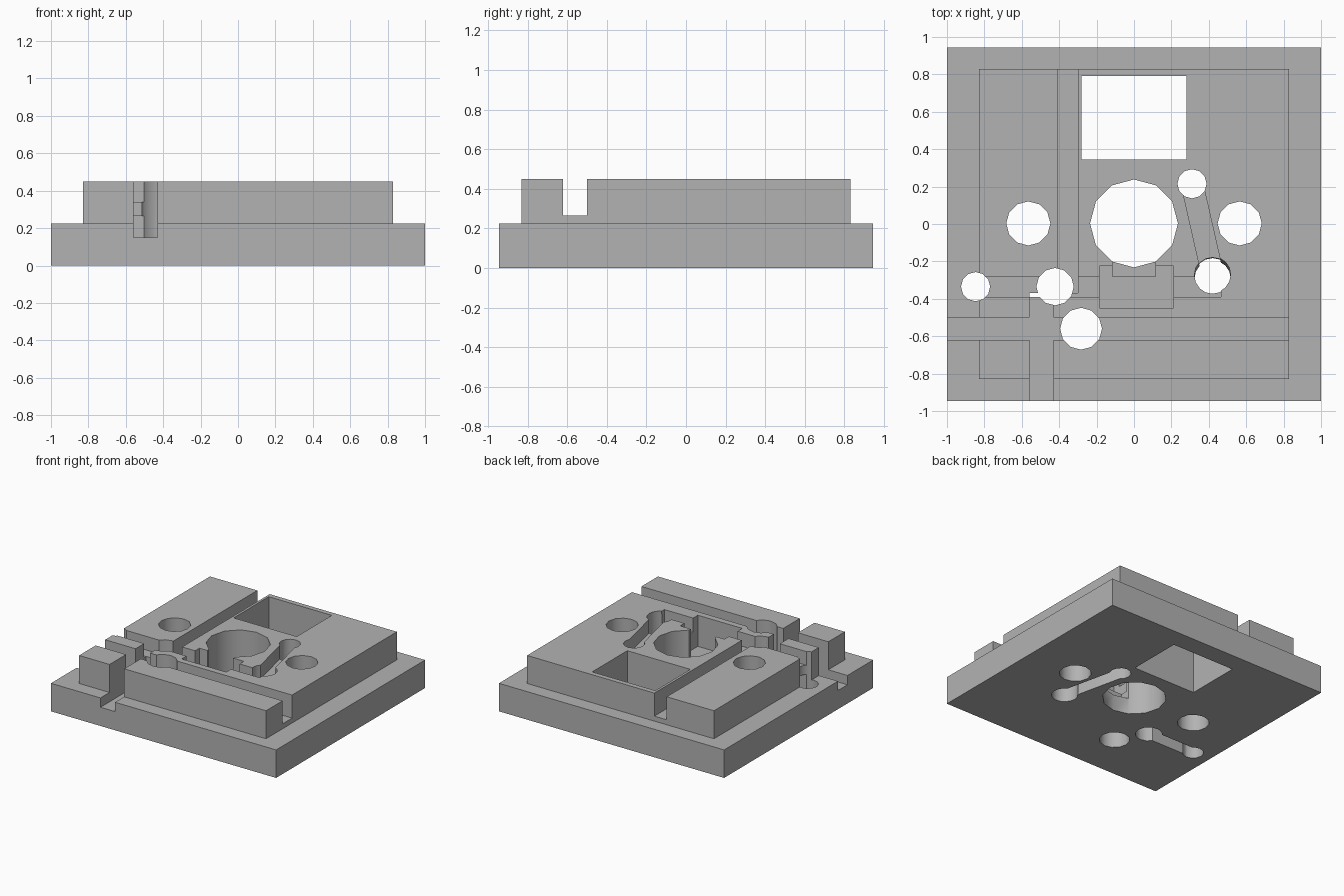
import bpy, math
from mathutils import Vector

old = bpy.data.objects.get("Cube")
if old:
    bpy.data.objects.remove(old, do_unlink=True)

TOP = 0.45      # top of the raised block
OVER = 0.6      # cutters reach past the top
UNDER = -0.1    # and past the underside

grey = bpy.data.materials.new("plain_grey")
grey.use_nodes = True
colour = (0.45, 0.45, 0.45, 1)
grey.diffuse_color = colour
grey.node_tree.nodes["Principled BSDF"].inputs["Base Color"].default_value = colour


def box(name, x0, x1, y0, y1, z0, z1, turn=0):
    bpy.ops.mesh.primitive_cube_add(
        size=1, location=((x0 + x1) / 2, (y0 + y1) / 2, (z0 + z1) / 2),
        rotation=(0, 0, turn))
    ob = bpy.context.object
    ob.name = name
    ob.scale = (x1 - x0, y1 - y0, z1 - z0)
    bpy.ops.object.transform_apply(location=True, rotation=True, scale=True)
    ob.data.materials.append(grey)
    return ob


def hole(x, y, r, sides=12, lean=0):
    bpy.ops.mesh.primitive_cylinder_add(
        vertices=sides, radius=r, depth=OVER - UNDER,
        location=(x, y, (OVER + UNDER) / 2))
    ob = bpy.context.object
    # shear the drill so a leaning hole keeps level rims
    for v in ob.data.vertices:
        v.co.y += lean * v.co.z
    ob.data.materials.append(grey)
    return ob


def channel(a, b, width, z0, z1):
    a, b = Vector(a), Vector(b)
    mid, d = (a + b) / 2, b - a
    return box("channel", mid.x - d.length / 2, mid.x + d.length / 2,
               mid.y - width / 2, mid.y + width / 2, z0, z1,
               math.atan2(d.y, d.x))


def combine(target, tool, operation="DIFFERENCE"):
    mod = target.modifiers.new("cut", "BOOLEAN")
    mod.operation, mod.solver, mod.object = operation, "EXACT", tool
    bpy.context.view_layer.objects.active = target
    bpy.ops.object.modifier_apply(modifier=mod.name)
    bpy.data.objects.remove(tool, do_unlink=True)


# Stepped plate: wide base with raised block
plate = box("stepped_plate", -1, 1, -0.945, 0.945, 0, 0.225)
combine(plate, box("raised_block", -0.83, 0.83, -0.83, 0.83, 0.1, TOP), "UNION")

# Grooves and pockets open at the top: x range, y range, floor height
for cut in [
    (-0.56, -0.43, -1.1, -0.37, 0.15),     # front slot
    (-1.1, -0.28, -0.62, -0.50, 0.15),     # deep cross groove
    (-0.30, 0.90, -0.62, -0.50, 0.265),    # shallow cross groove
    (-0.41, -0.30, -0.37, 0.90, 0.265),    # long groove to the back
    (-0.845, 0.465, -0.39, -0.28, 0.34),   # middle cross groove
    (-0.185, 0.21, -0.45, -0.225, 0.20),   # pocket
    (-0.115, 0.115, -0.28, -0.15, 0.13),   # notch into the centre bore
    (-0.28, 0.28, 0.345, 0.79, UNDER),     # square window
]:
    combine(plate, box("groove", *cut, OVER))

# Paired channels joining holes, above and below a thin web
near, far = (0.42, -0.27), (0.31, 0.215)
combine(plate, channel(near, far, 0.115, 0.34, OVER))
combine(plate, channel(near, far, 0.115, UNDER, 0.265))
combine(plate, channel((-0.845, -0.335), (-0.42, -0.335), 0.11, UNDER, 0.265))

# Round through holes
for x, y, r in [
    (0, 0.003, 0.235), (-0.565, 0.003, 0.118), (0.565, 0.003, 0.118),
    (-0.847, -0.335, 0.078), (-0.422, -0.335, 0.1),
    (-0.283, -0.56, 0.112), (0.31, 0.215, 0.078),
]:
    combine(plate, hole(x, y, r))
combine(plate, hole(0.42, -0.28, 0.097, 16, 0.045))

# Smooth bores, crisp edges
bpy.ops.object.select_all(action="DESELECT")
plate.select_set(True)
bpy.context.view_layer.objects.active = plate
bpy.ops.object.shade_smooth_by_angle(angle=math.radians(35))
